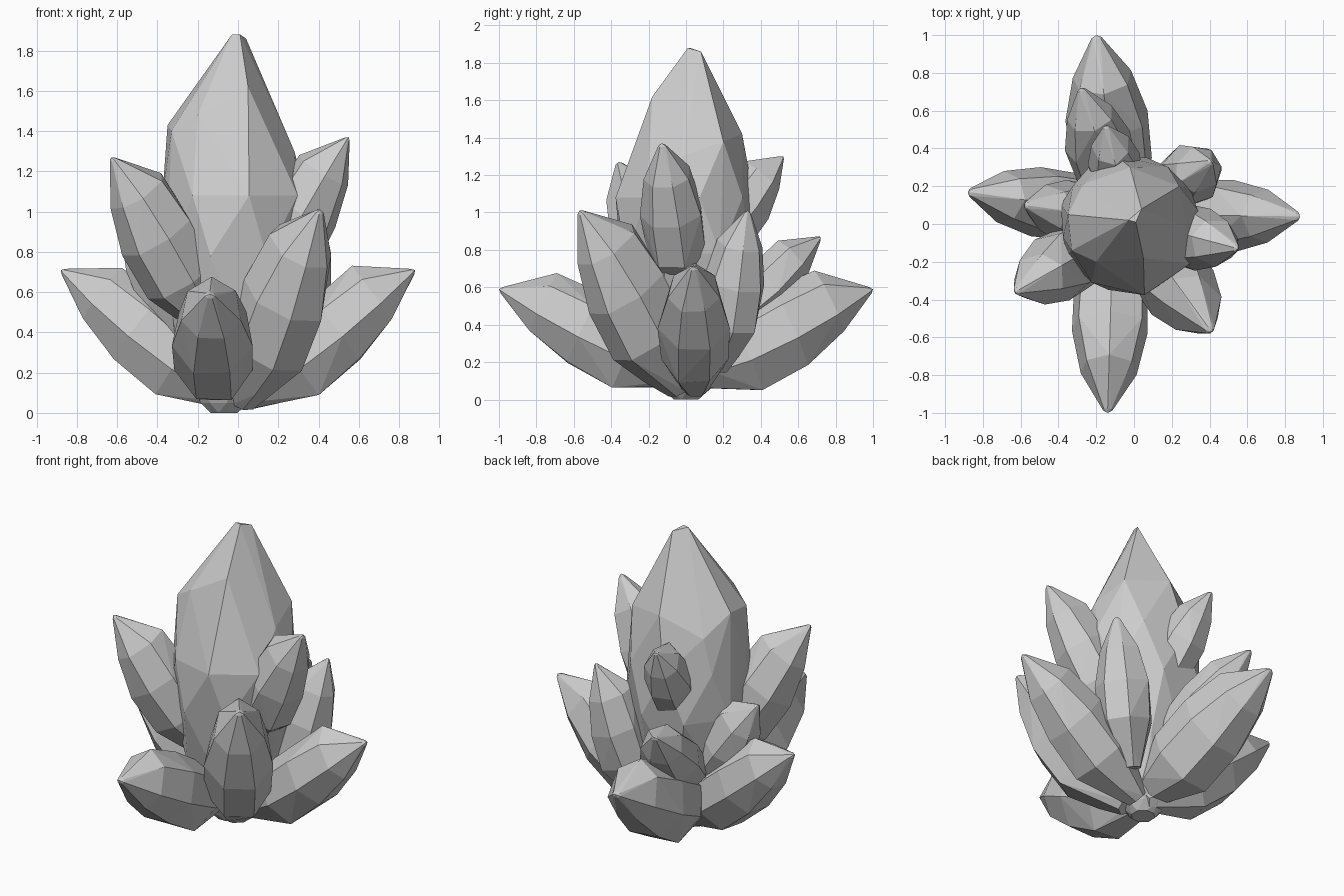
import bpy, bmesh, math, random
from mathutils import Vector

if "Cube" in bpy.data.objects:
    bpy.data.objects.remove(bpy.data.objects["Cube"])

random.seed(4)

grey = bpy.data.materials.new("stone grey")
grey.diffuse_color = (0.6, 0.6, 0.6, 1)
grey.use_nodes = True
grey.node_tree.nodes["Principled BSDF"].inputs["Base Color"].default_value = grey.diffuse_color


def hull_object(name, points):
    """Faceted convex stone around a set of points."""
    bm = bmesh.new()
    for p in points:
        bm.verts.new(p)
    res = bmesh.ops.convex_hull(bm, input=bm.verts[:])
    junk = {g for g in res["geom_interior"] + res["geom_unused"]
            if isinstance(g, bmesh.types.BMVert)}
    bmesh.ops.delete(bm, geom=list(junk), context='VERTS')
    bmesh.ops.dissolve_limit(bm, angle_limit=math.radians(6),
                             verts=bm.verts[:], edges=bm.edges[:])
    bmesh.ops.recalc_face_normals(bm, faces=bm.faces[:])
    me = bpy.data.meshes.new(name)
    bm.to_mesh(me)
    bm.free()
    me.materials.append(grey)
    ob = bpy.data.objects.new(name, me)
    bpy.context.collection.objects.link(ob)
    return ob


# crystal profile: position along axis, outward, inward and sideways reach
PROFILE = [(0.0, 0.30, 0.30, 0.35), (0.12, 0.66, 0.55, 0.62),
           (0.30, 1.12, 0.85, 0.95), (0.55, 1.06, 1.0, 1.0),
           (0.78, 0.68, 1.0, 0.72), (0.985, 0.08, 0.10, 0.12)]


def shard(name, base, tip, width, lean_out=1.0, lean_in=1.0):
    base, tip = Vector(base), Vector(tip)
    axis = tip - base
    side = Vector((0, 0, 1)).cross(axis).normalized()
    out = side.cross(axis).normalized()
    pts = [tip]
    for t, o, i, s in PROFILE:
        for k in range(7):
            # flat face outward, ridge inward
            a = math.tau * (k + 0.5) / 7
            reach = o * lean_out if math.cos(a) > 0 else i * lean_in
            wobble = random.uniform(0.96, 1.03)
            pts.append(base + axis * t
                       + side * (math.sin(a) * s * width * wobble)
                       + out * (math.cos(a) * reach * width * wobble))
    hull_object(name, pts)


# central crystal: chisel tip, shoulders, then tapering rings
main = [(-0.03, 0.02, 1.88), (0.01, 0.01, 1.88), (0.04, 0.08, 1.86),
        (0.05, -0.18, 1.62), (-0.2, -0.2, 1.48), (-0.35, 0.05, 1.43),
        (-0.33, -0.14, 1.4), (-0.27, 0.21, 1.3), (-0.02, 0.3, 1.42),
        (0.24, 0.2, 1.38), (0.28, -0.02, 1.3)]
for z, r, turn in ((1.08, 0.375, 0.2), (0.78, 0.375, 0.5),
                   (0.4, 0.28, 0.3), (0.05, 0.12, 0.1), (0.0, 0.07, 0.4)):
    cx = -0.02 - 0.05 * (1 - z / 1.1)
    for k in range(8):
        a = math.tau * k / 8 + turn
        q = r * random.uniform(0.96, 1.03)
        main.append((cx + q * math.cos(a), q * math.sin(a), z))
hull_object("main_crystal", main)

# low ring of splayed crystals, all growing from the centre
shard("low_crystal_left", (-0.02, 0.05, 0.06), (-0.88, 0.17, 0.71), 0.195)
shard("low_crystal_right", (0.02, 0.05, 0.06), (0.88, 0.04, 0.71), 0.20)
shard("low_crystal_front", (-0.11, 0.0, 0.12), (-0.14, -1.0, 0.59), 0.21)
shard("low_crystal_back", (-0.07, 0.0, 0.12), (-0.20, 1.0, 0.59), 0.225)

# middle ring
shard("mid_crystal_front_right", (0.02, -0.03, 0.05), (0.41, -0.57, 1.01),
      0.21, 1.05, 1.2)
shard("mid_crystal_back_right", (0.16, 0.17, 0.16), (0.41, 0.33, 1.01),
      0.165, 1.05)
shard("mid_crystal_back", (-0.07, 0.05, 0.30), (-0.28, 0.72, 0.87),
      0.18, 0.95, 0.75)
shard("mid_crystal_left", (-0.06, 0.03, 0.23), (-0.58, 0.10, 0.92), 0.17)

# upper ring
shard("upper_crystal_left", (-0.12, -0.07, 0.42), (-0.63, -0.36, 1.27), 0.19)
shard("upper_crystal_right", (0.06, 0.0, 0.56), (0.55, -0.13, 1.37), 0.175)
shard("upper_crystal_back", (-0.04, 0.08, 0.75), (-0.15, 0.52, 1.30), 0.145)
